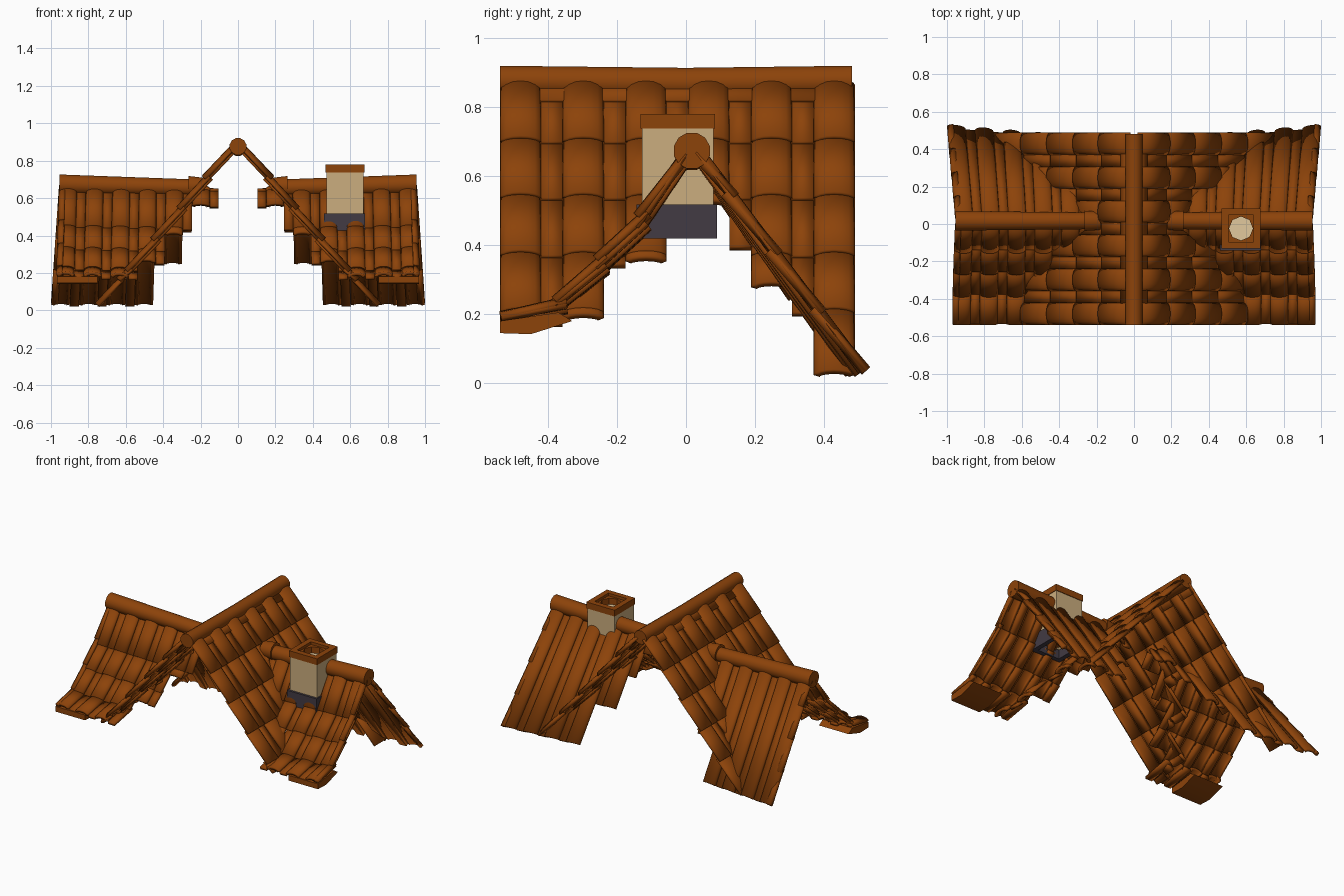
import bpy, bmesh, math
from mathutils import Vector

if "Cube" in bpy.data.objects:
    bpy.data.objects.remove(bpy.data.objects["Cube"])


def material(name, rgb):
    m = bpy.data.materials.new(name)
    m.diffuse_color = (*rgb, 1)
    m.use_nodes = True
    m.node_tree.nodes["Principled BSDF"].inputs["Base Color"].default_value = m.diffuse_color
    return m


CLAY = material("terracotta", (0.265, 0.056, 0.003))
STONE = material("cream_plaster", (0.60, 0.42, 0.21))
PALE = material("pale_cream", (0.75, 0.58, 0.34))
LEAD = material("dark_lead", (0.054, 0.043, 0.056))


def finish(name, bm, mat, mirror=False, thick=0):
    me = bpy.data.meshes.new(name)
    bm.to_mesh(me)
    bm.free()
    ob = bpy.data.objects.new(name, me)
    bpy.context.collection.objects.link(ob)
    me.materials.append(mat)
    if thick:
        s = ob.modifiers.new("thickness", 'SOLIDIFY')
        s.thickness, s.offset = thick, -1
    if mirror:
        ob.modifiers.new("mirror", 'MIRROR')
    bpy.context.view_layer.objects.active = ob
    ob.select_set(True)
    bpy.ops.object.shade_smooth_by_angle(angle=math.radians(40))
    ob.select_set(False)
    return ob


def barrel(start, width, height):
    return [(start + width * (1 - math.cos(math.pi * i / 8)) / 2,
             height * math.sin(math.pi * i / 8)) for i in range(9)]


def tile_rows(bm, path, section, place, lift=0.013, stop=-1.0):
    """Overlapping rows of tiles running down a path, cut off at height stop."""
    for i in range(len(path) - 1):
        a, b = Vector(path[i]), Vector(path[i + 1])
        if a.y <= stop + 0.01:
            break
        if b.y < stop:
            b = a.lerp(b, (a.y - stop) / (a.y - b.y))
        d = (b - a).normalized()
        n = Vector((-d.y, d.x))
        if n.y < 0:
            n = -n
        if i and lift:
            a = a - d * 0.025
        lines = []
        for p, up in ((a, 0), (b, lift)):
            line = []
            for u, h in section:
                q = p + n * (h + up)
                line.append(bm.verts.new(place(u, q.x, q.y)))
            lines.append(line)
        for j in range(len(section) - 1):
            f = bm.faces.new((lines[0][j], lines[0][j + 1], lines[1][j + 1], lines[1][j]))
            f.normal_update()
            if f.normal.z < 0:
                f.normal_flip()


def prism(name, outline, x0, x1, mat):
    """Mirrored solid with a y-z outline."""
    bm = bmesh.new()
    f = bm.faces.new([bm.verts.new((x0, y, z)) for y, z in outline])
    ext = bmesh.ops.extrude_face_region(bm, geom=[f])
    for v in ext["geom"]:
        if isinstance(v, bmesh.types.BMVert):
            v.co.x = x1
    bmesh.ops.recalc_face_normals(bm, faces=bm.faces)
    return finish(name, bm, mat, mirror=True)


def tube(name, rings, axis, mirror):
    """Ridge cap: rounded rings (position, centre across, centre z, radius)."""
    bm = bmesh.new()
    loops = []
    for t, c, z, r in rings:
        loop = []
        for i in range(12):
            an = 2 * math.pi * (i + 0.5) / 12
            s, h = c + r * math.cos(an), z + r * math.sin(an)
            loop.append(bm.verts.new((t, s, h) if axis == 'x' else (s, t, h)))
        loops.append(loop)
    for p, q in zip(loops, loops[1:]):
        for i in range(12):
            bm.faces.new((p[i], p[(i + 1) % 12], q[(i + 1) % 12], q[i]))
    bm.faces.new(loops[0])
    bm.faces.new(loops[-1])
    bmesh.ops.recalc_face_normals(bm, faces=bm.faces)
    return finish(name, bm, CLAY, mirror)


def box(bm, x0, x1, y0, y1, z0, z1):
    vs = bmesh.ops.create_cube(bm, size=1)["verts"]
    for v in vs:
        v.co = ((x0 + x1) / 2 + v.co.x * (x1 - x0), (y0 + y1) / 2 + v.co.y * (y1 - y0),
                (z0 + z1) / 2 + v.co.z * (z1 - z0))


def frame(bm, x0, x1, y0, y1, z0, z1, w):
    for a, b, c, d in ((x0, x1, y0, y0 + w), (x0, x1, y1 - w, y1),
                       (x0, x0 + w, y0 + w, y1 - w), (x1 - w, x1, y0 + w, y1 - w)):
        box(bm, a, b, c, d, z0, z1)


# Main roof slopes, running down in x; columns stop where the wings take over
main_path = [(0.02, 0.865), (0.165, 0.693), (0.30, 0.53), (0.44, 0.363), (0.58, 0.198), (0.735, 0.015)]
main_stops = [(0.15, 0.17), (0.18, 0.34), (0.345, 0.50), (0.51, 0.39), (0.27, 0.19), (-1, -1)]
bm = bmesh.new()
for k, (s_bump, s_flat) in enumerate(main_stops):
    y = -0.54 + 0.182 * k
    tile_rows(bm, main_path, barrel(y, 0.12, 0.026), lambda u, d, z: (d, u, z), stop=s_bump)
    if k < 5:
        tile_rows(bm, main_path, [(y + 0.12, 0), (y + 0.182, 0)], lambda u, d, z: (d, u, z), stop=s_flat)
finish("main_roof_tiles", bm, CLAY, True, 0.02)

# Short flashing course under the main ridge
bm = bmesh.new()
tile_rows(bm, [(0.02, 0.875), (0.068, 0.818)], [(-0.53, 0), (0.48, 0)], lambda u, d, z: (d, u, z), 0.006)
finish("main_ridge_course", bm, CLAY, True, 0.015)

# Side wing slopes, running down in y, with inner tile columns stopping early
front_path = [(0.0, 0.645), (-0.13, 0.435), (-0.25, 0.315), (-0.37, 0.208), (-0.533, 0.168)]
front_verge = [(0.0, 0.655), (-0.13, 0.468), (-0.25, 0.342), (-0.37, 0.222), (-0.533, 0.172)]
back_path = [(0.03, 0.66), (0.505, 0.03)]
back_verge = [(0.03, 0.66), (0.13, 0.527), (0.255, 0.362), (0.38, 0.196), (0.505, 0.03)]
PITCH = 0.142


def front_place(u, y, z):
    return (u * (1 + 0.02 * (0.66 - z) / 0.62), y, z + 0.02 * (u - 0.5))


def back_place(u, y, z):
    t = (0.66 - z) / 0.62
    return (u * (1 + 0.045 * t), y + 0.09 * t * (u - 0.85), z + 0.02 * (u - 0.5) * (1 - t))


for name, path, place, lift, stops in (
        ("wing_front_tiles", front_path, front_place, 0.01,
         [(-1, -1), (-1, -1), (-1, -1), (0.25, 0.25), (0.40, 0.43), (0.56, 0.56)]),
        ("wing_back_tiles", back_path, back_place, 0,
         [(-1, -1), (-1, -1), (-1, -1), (-1, 0.25), (0.25, 0.43), (0.56, 0.56)])):
    bm = bmesh.new()
    for k, (s_bump, s_flat) in enumerate(stops):
        x = 0.955 - k * PITCH
        tile_rows(bm, path, barrel(x, -0.095, 0.024), place, lift, s_bump)
        tile_rows(bm, path, [(x - 0.095, 0), (x - PITCH, 0)], place, lift, s_flat)
    finish(name, bm, CLAY, True, 0.018)

# Stepped verge tiles along the gable edges
for name, path, place in (("wing_front_verge", front_verge, front_place),
                          ("wing_back_verge", back_verge, back_place)):
    bm = bmesh.new()
    tile_rows(bm, path, [(0.925, 0.014), (0.943, 0.010), (0.957, 0.0)], place, 0.014)
    finish(name, bm, CLAY, True, 0.024)

# Solid front eave ends of the wings
prism("front_eave", [(-0.54, 0.145), (-0.45, 0.142), (-0.33, 0.18), (-0.37, 0.205), (-0.54, 0.18)], 0.75, 0.968, CLAY)

# Ridge caps
tube("main_ridge", [(-0.54, 0, 0.876, 0.046), (0, 0, 0.870, 0.046), (0.482, 0, 0.876, 0.046)], 'y', False)
tube("wing_ridge", [(0.22, 0.017, 0.655, 0.046), (0.955, 0.017, 0.674, 0.054)], 'x', True)
tube("wing_ridge_end", [(0.18, 0.017, 0.660, 0.050), (0.265, 0.017, 0.664, 0.056)], 'x', True)

# Chimney
bm = bmesh.new()
frame(bm, 0.46, 0.68, -0.143, 0.09, 0.42, 0.518, 0.03)
finish("chimney_flashing", bm, LEAD)
bm = bmesh.new()
frame(bm, 0.472, 0.672, -0.128, 0.08, 0.48, 0.741, 0.02)
finish("chimney_stack", bm, STONE)
bm = bmesh.new()
frame(bm, 0.468, 0.676, -0.132, 0.084, 0.738, 0.78, 0.036)
finish("chimney_cap", bm, CLAY)

# Octagonal flue sunk into the cap, with a pale floor
CX, CY = 0.572, -0.024
angles = [math.radians(45 * i) for i in range(8)]
bm = bmesh.new()
rings = []
for z, r, square in ((0.762, 0.074, True), (0.762, 0.064, False), (0.72, 0.064, False)):
    ring = []
    for an in angles:
        c, s = math.cos(an), math.sin(an)
        m = max(abs(c), abs(s)) if square else 1
        ring.append(bm.verts.new((CX + r * c / m, CY + r * s / m, z)))
    rings.append(ring)
for p, q in zip(rings, rings[1:]):
    for i in range(8):
        bm.faces.new((p[i], p[(i + 1) % 8], q[(i + 1) % 8], q[i]))
finish("chimney_flue", bm, CLAY)
bm = bmesh.new()
bm.faces.new([bm.verts.new((CX + 0.064 * math.cos(an), CY + 0.064 * math.sin(an), 0.721)) for an in angles])
finish("flue_floor", bm, PALE)
